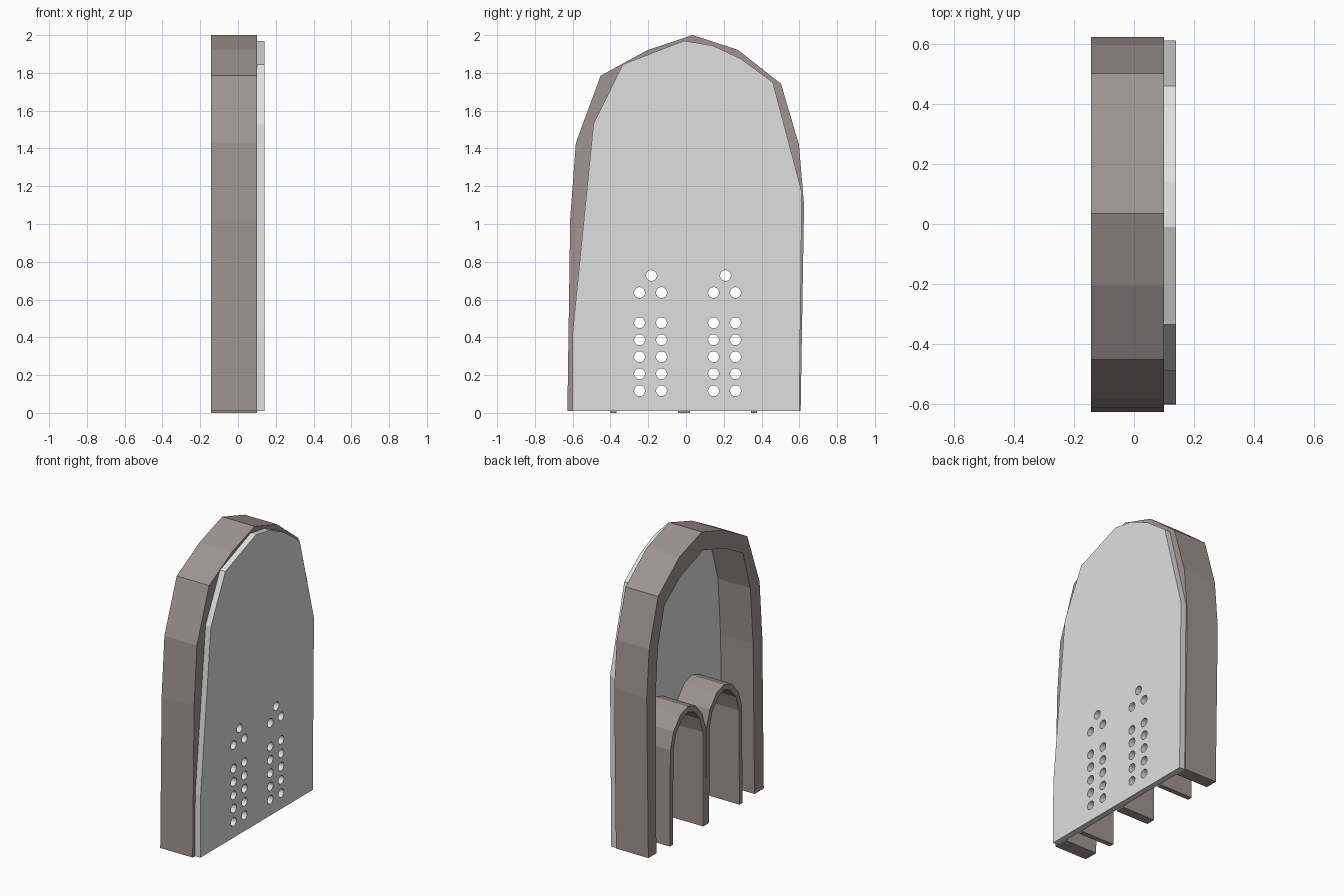
import bpy, bmesh, math
from mathutils import Matrix

if "Cube" in bpy.data.objects:
    bpy.data.objects.remove(bpy.data.objects["Cube"])


def material(name, rgb):
    m = bpy.data.materials.new(name)
    m.diffuse_color = (*rgb, 1.0)
    m.use_nodes = True
    m.node_tree.nodes["Principled BSDF"].inputs["Base Color"].default_value = m.diffuse_color
    return m


TAUPE = material("taupe_shell", (0.34, 0.298, 0.29))
GREY = material("light_grey_panel", (0.74, 0.74, 0.74))
X_BACK, X_MID, X_FRONT = -0.143, 0.10, 0.14


def finish(bm, name, mat):
    bmesh.ops.recalc_face_normals(bm, faces=bm.faces)
    me = bpy.data.meshes.new(name)
    bm.to_mesh(me)
    bm.free()
    me.materials.clear()
    me.materials.append(mat)
    ob = bpy.data.objects.new(name, me)
    bpy.context.collection.objects.link(ob)
    return ob


def arch_band(name, outer, inner, mat):
    """Open arch: strip between two (y, z) paths, extruded along x."""
    bm = bmesh.new()
    rings = []
    for (oy, oz), (iy, iz) in zip(outer, inner):
        rings.append([bm.verts.new(p) for p in (
            (X_BACK, oy, oz), (X_MID, oy, oz), (X_MID, iy, iz), (X_BACK, iy, iz))])
    for a, b in zip(rings, rings[1:]):
        for k in range(4):
            n = (k + 1) % 4
            bm.faces.new((a[k], a[n], b[n], b[k]))
    bm.faces.new(rings[0])
    bm.faces.new(rings[-1])
    return finish(bm, name, mat)


# Large outer shell, slightly irregular arch
outer = [(-0.628, 0.01), (-0.613, 1.03), (-0.583, 1.43), (-0.452, 1.785),
         (-0.205, 1.92), (0.035, 2.0), (0.275, 1.922), (0.503, 1.742),
         (0.598, 1.42), (0.625, 1.1), (0.607, 0.01)]
inner = [(-0.53, 0.01), (-0.513, 1.03), (-0.485, 1.42), (-0.405, 1.69),
         (-0.20, 1.80), (0.02, 1.87), (0.265, 1.785), (0.435, 1.655),
         (0.505, 1.40), (0.528, 1.1), (0.522, 0.01)]
arch_band("outer_shell", outer, inner, TAUPE)

# Two small arches side by side inside the shell
half_out = [(0.195, 0.0), (0.19, 0.65), (0.155, 0.765), (0.08, 0.85)]
half_in = [(0.162, 0.0), (0.157, 0.64), (0.128, 0.74), (0.066, 0.812)]


def mirrored(half, top, cy):
    left = [(cy - y, z) for y, z in half]
    right = [(cy + y, z) for y, z in reversed(half)]
    return left + [(cy, top)] + right


for name, cy in (("small_arch_front", -0.205), ("small_arch_back", 0.182)):
    arch_band(name, mirrored(half_out, 0.875, cy), mirrored(half_in, 0.838, cy), TAUPE)

# Face panel with round through holes, filled as a 2D curve
panel = [(-0.602, 0.01), (-0.60, 0.43), (-0.49, 1.53), (-0.335, 1.845),
         (-0.01, 1.97), (0.14, 1.945), (0.29, 1.875), (0.46, 1.75),
         (0.613, 1.17), (0.6, 0.01)]
holes = []
for cy in (-0.188, 0.204):
    holes.append((cy + 0.005, 0.727))
    for z in (0.637, 0.477, 0.387, 0.297, 0.207, 0.117):
        holes += [(cy - 0.058, z), (cy + 0.058, z)]


def circle(cy, cz, r=0.029, n=16):
    return [(cy + r * math.cos(2 * math.pi * i / n),
             cz + r * math.sin(2 * math.pi * i / n)) for i in range(n)]


cu = bpy.data.curves.new("panel_outline", "CURVE")
cu.dimensions = '2D'
cu.fill_mode = 'BOTH'
cu.extrude = (X_FRONT - X_MID) / 2
for loop in [panel] + [circle(*h) for h in holes]:
    sp = cu.splines.new('POLY')
    sp.points.add(len(loop) - 1)
    for p, (y, z) in zip(sp.points, loop):
        p.co = (y, z, 0, 1)
    sp.use_cyclic_u = True
tmp = bpy.data.objects.new("panel_outline", cu)
bpy.context.collection.objects.link(tmp)
bpy.context.view_layer.update()
me = bpy.data.meshes.new_from_object(tmp.evaluated_get(bpy.context.evaluated_depsgraph_get()))
bpy.data.objects.remove(tmp)

bm = bmesh.new()
bm.from_mesh(me)
bpy.data.meshes.remove(me)
# Curve plane (x, y) becomes (y, z); extrusion runs along x
bm.transform(Matrix(((0, 0, 1, (X_MID + X_FRONT) / 2), (1, 0, 0, 0),
                     (0, 1, 0, 0), (0, 0, 0, 1))))
bmesh.ops.remove_doubles(bm, verts=bm.verts, dist=1e-5)
for f in bm.faces:
    f.smooth = False
    f.material_index = 0
finish(bm, "face_panel", GREY)
